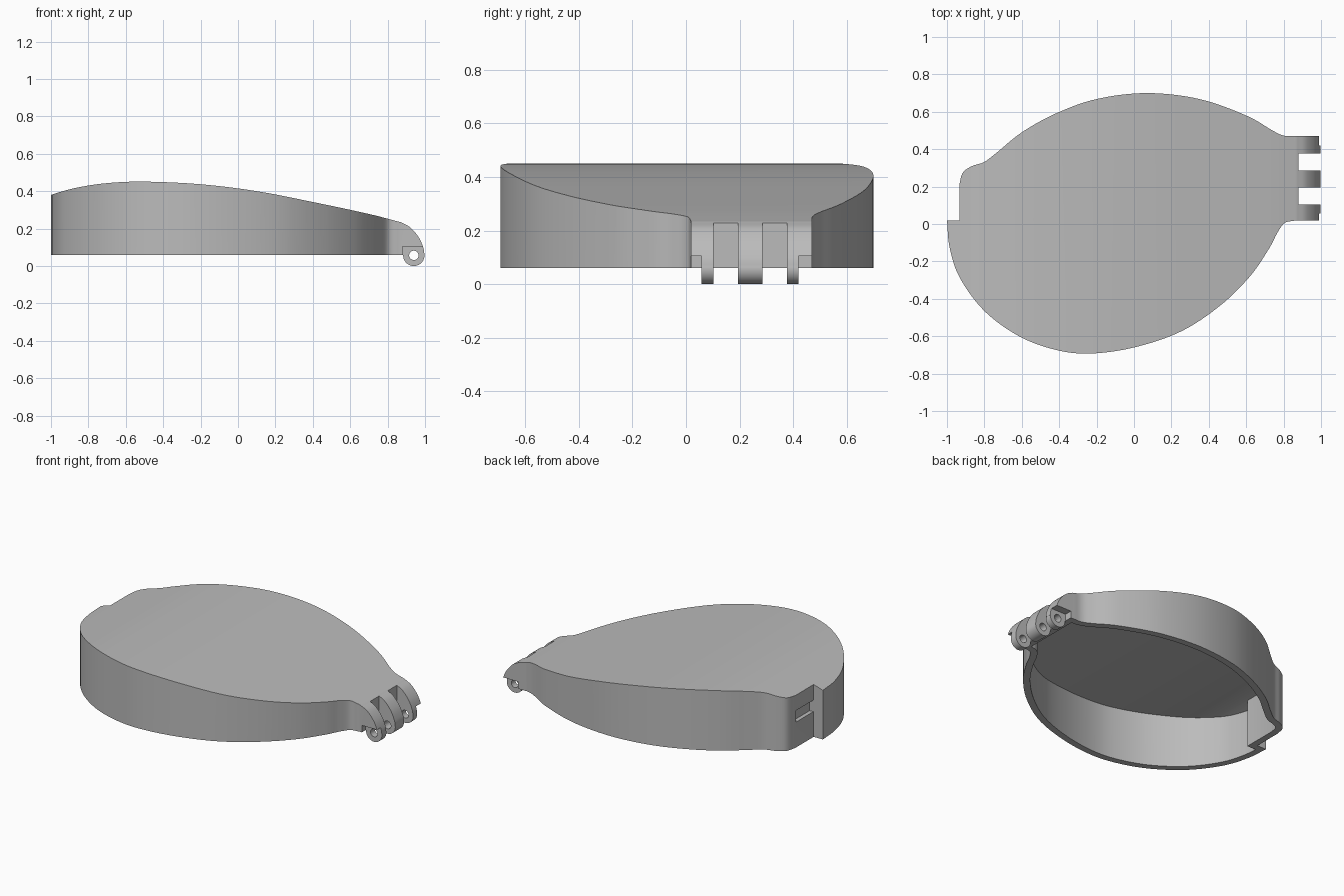
import bpy, bmesh, math
from mathutils import Vector

cube = bpy.data.objects.get("Cube")
if cube:
    bpy.data.objects.remove(cube, do_unlink=True)

grey = bpy.data.materials.new("plain_grey")
grey.use_nodes = True
grey.diffuse_color = (0.5, 0.5, 0.5, 1)
grey.node_tree.nodes["Principled BSDF"].inputs["Base Color"].default_value = (0.5, 0.5, 0.5, 1)

BASE = 0.06      # height of the open rim
WALL = 0.042     # shell thickness
HINGE_X = 0.88   # where the hinge fingers begin


def spline(pts, steps=8):
    """Smooth open curve through the points."""
    p = [Vector(q) for q in pts]
    p = [2 * p[0] - p[1]] + p + [2 * p[-1] - p[-2]]
    out = []
    for a, b, c, d in zip(p, p[1:], p[2:], p[3:]):
        for i in range(steps):
            t = i / steps
            out.append(0.5 * (2 * b + (c - a) * t + (2 * a - 5 * b + 4 * c - d) * t ** 2
                              + (3 * b - a - 3 * c + d) * t ** 3))
    return out + [p[-2]]


def inset(pts, dist):
    """Move a counter-clockwise outline inward."""
    out = []
    for i, b in enumerate(pts):
        u = (b - pts[i - 1]).normalized()
        v = (pts[(i + 1) % len(pts)] - b).normalized()
        n, m = Vector((-u.y, u.x)), Vector((-v.y, v.x))
        out.append(b + (n + m) * dist / (1 + n.dot(m)))
    return out


def prism(name, pts, axis, lo, hi):
    """Extrude an outline along z, or an x-z profile along y."""
    bm = bmesh.new()
    place = (lambda p: (p[0], p[1], lo)) if axis == "z" else (lambda p: (p[0], lo, p[1]))
    face = bm.faces.new([bm.verts.new(place(p)) for p in pts])
    new = bmesh.ops.extrude_face_region(bm, geom=[face])["geom"]
    shift = Vector((0, 0, hi - lo)) if axis == "z" else Vector((0, hi - lo, 0))
    bmesh.ops.translate(bm, vec=shift, verts=[g for g in new if isinstance(g, bmesh.types.BMVert)])
    bmesh.ops.recalc_face_normals(bm, faces=bm.faces)
    mesh = bpy.data.meshes.new(name)
    bm.to_mesh(mesh)
    bm.free()
    mesh.materials.append(grey)
    obj = bpy.data.objects.new(name, mesh)
    bpy.context.collection.objects.link(obj)
    return obj


def box(name, x, y, z):
    return prism(name, [(x[0], y[0]), (x[1], y[0]), (x[1], y[1]), (x[0], y[1])], "z", *z)


def rod(name, radius, y0, y1, sides=40):
    ring = [(0.94 + radius * math.cos(k * math.tau / sides),
             0.057 + radius * math.sin(k * math.tau / sides)) for k in range(sides)]
    return prism(name, ring, "y", y0, y1)


def combine(target, tool, operation):
    """Apply a boolean and discard the tool."""
    mod = target.modifiers.new("shape", "BOOLEAN")
    mod.operation, mod.solver, mod.object = operation, "EXACT", tool
    bpy.context.view_layer.objects.active = target
    bpy.ops.object.modifier_apply(modifier=mod.name)
    bpy.data.objects.remove(tool, do_unlink=True)


# Plan outline: front bulge, hinge tab, back bulge, latch end
front_edge = spline([(-1, 0.02), (-0.985, -0.13), (-0.93, -0.29), (-0.8, -0.465), (-0.62, -0.597),
                     (-0.43, -0.67), (-0.24, -0.693), (0, -0.66), (0.25, -0.575), (0.46, -0.437),
                     (0.62, -0.28), (0.72, -0.135), (0.765, -0.05), (0.805, 0.005), (0.86, 0.018)])
back_edge = spline([(0.86, 0.47), (0.8, 0.473), (0.74, 0.5), (0.6, 0.58), (0.35, 0.668), (0.07, 0.7),
                    (-0.2, 0.668), (-0.42, 0.59), (-0.6, 0.49), (-0.73, 0.385), (-0.8, 0.332),
                    (-0.865, 0.31), (-0.915, 0.275), (-0.934, 0.21)])
outline = (front_edge + [Vector((1.05, 0.02)), Vector((1.05, 0.47))]
           + back_edge + [Vector((-0.934, 0.02))])

# Side profile of the domed top, rolling over at the hinge
dome = spline([(-1.1, 0.342), (-1, 0.38), (-0.87, 0.417), (-0.7, 0.443), (-0.5, 0.451), (-0.2, 0.437),
               (0.1, 0.4), (0.4, 0.342), (0.7, 0.278), (0.87, 0.234)])
roll = spline([(0.87, 0.234), (0.92, 0.207), (0.965, 0.155), (0.99, 0.1), (0.997, BASE)])
top_profile = dome + roll[1:] + [Vector((0.997, -0.1)), Vector((-1.1, -0.1))]

lid = prism("lid", outline, "z", BASE, 0.6)
combine(lid, prism("top_cut", top_profile, "y", -1, 1), "INTERSECT")

# Hollow underside
cavity = prism("cavity", inset(outline, WALL), "z", -0.05, 0.6)
inner = [p - Vector((0, WALL)) for p in dome if p.x < 0.83]
inner += [Vector((0.84, inner[-1].y)), Vector((0.84, -0.2)), Vector((-1.1, -0.2))]
combine(cavity, prism("cavity_roof", inner, "y", -1.2, 1.2), "INTERSECT")
combine(lid, cavity, "DIFFERENCE")

# Hinge barrel, then gaps between fingers, undercut corners and pin hole
combine(lid, rod("hinge_barrel", 0.057, 0.03, 0.46), "UNION")
for y in ((0.103, 0.195), (0.285, 0.378)):
    combine(lid, box("finger_gap", (HINGE_X, 1.2), y, (-0.2, 0.7)), "DIFFERENCE")
for y in ((-0.2, 0.057), (0.42, 0.7)):
    combine(lid, box("corner_undercut", (HINGE_X, 1.2), y, (-0.2, 0.105)), "DIFFERENCE")
combine(lid, rod("pin_hole", 0.025, -0.2, 0.8), "DIFFERENCE")

# Latch slot in the stepped end
combine(lid, box("latch_slot", (-1.2, -0.908), (0.024, 0.2), (0.225, 0.3)), "DIFFERENCE")

# Smooth curved walls, crisp edges
bpy.ops.object.select_all(action="DESELECT")
lid.select_set(True)
bpy.context.view_layer.objects.active = lid
bpy.ops.object.shade_smooth_by_angle(angle=math.radians(25))
